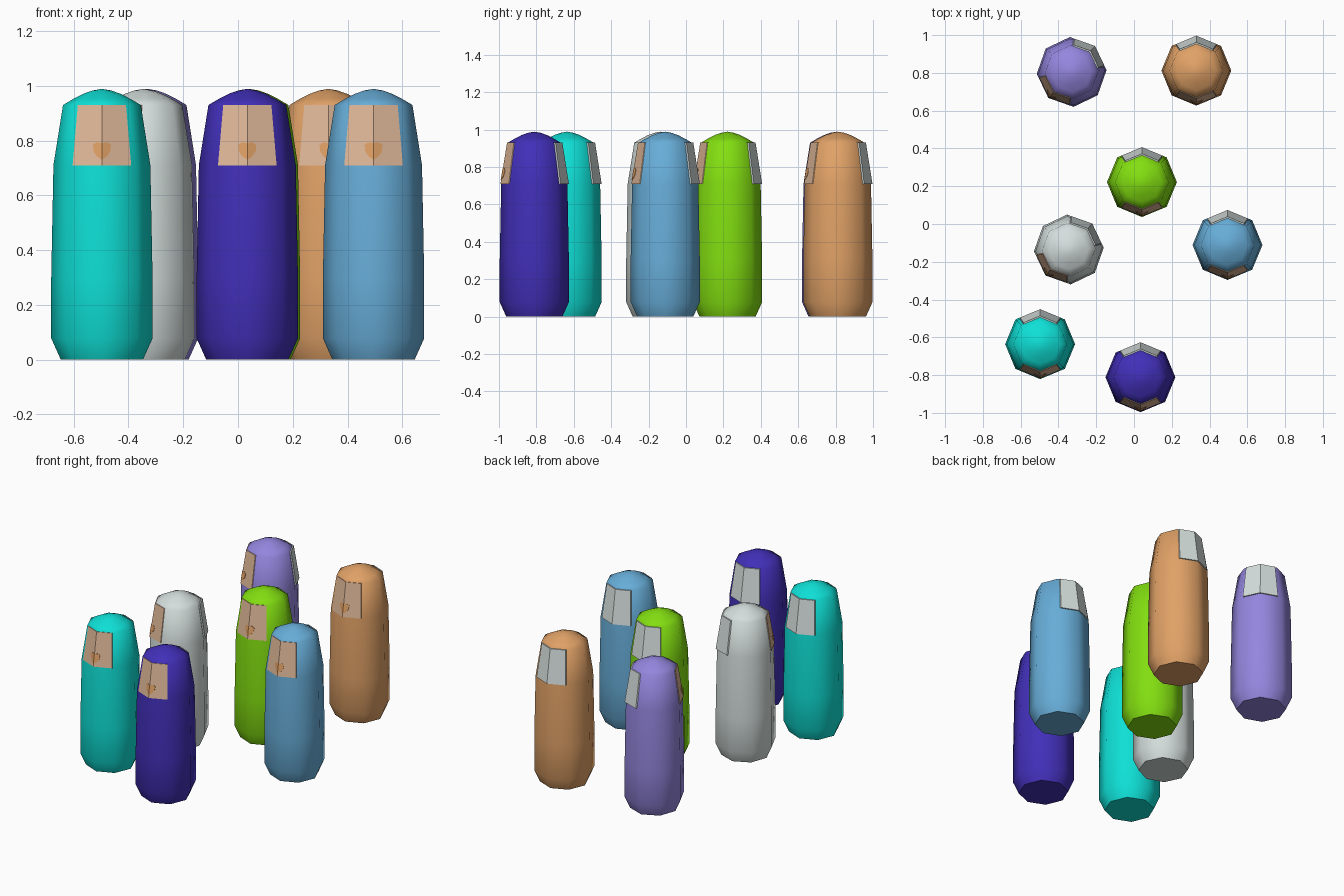
import bpy, bmesh, math
from mathutils import Matrix

if "Cube" in bpy.data.objects:
    bpy.data.objects.remove(bpy.data.objects["Cube"])


def material(name, rgb):
    m = bpy.data.materials.new(name)
    lin = [((c / 255 + 0.055) / 1.055) ** 2.4 if c > 10 else c / 255 / 12.92 for c in rgb]
    m.diffuse_color = (*lin, 1)
    m.use_nodes = True
    m.node_tree.nodes["Principled BSDF"].inputs["Base Color"].default_value = m.diffuse_color
    return m


MATS = {n: material(n, c) for n, c in {
    "teal": (14, 224, 214), "indigo": (65, 47, 184), "lavender": (148, 134, 222),
    "orange": (224, 161, 102), "green": (130, 222, 16), "blue": (103, 173, 216),
    "pale_grey": (212, 222, 220), "tan": (224, 184, 152)}.items()}

# Octagonal capsule profile: (radius, height)
PROFILE = [(0.15, 0), (0.185, 0.078), (0.185, 0.30), (0.177, 0.71), (0.142, 0.93),
           (0.105, 0.952), (0.068, 0.971), (0.034, 0.983)]
TOP = 0.989
SLOPE = math.tan(math.radians(22.5))


def finish(bm, name, mat, place):
    bmesh.ops.recalc_face_normals(bm, faces=bm.faces)
    me = bpy.data.meshes.new(name)
    bm.to_mesh(me)
    bm.free()
    me.materials.append(MATS[mat])
    ob = bpy.data.objects.new(name, me)
    ob.matrix_world = place
    bpy.context.collection.objects.link(ob)
    return ob


def body(mat, place):
    bm = bmesh.new()
    rings = [[bm.verts.new((r * math.cos(i * math.pi / 4), r * math.sin(i * math.pi / 4), z))
              for i in range(8)] for r, z in PROFILE]
    for a, b in zip(rings, rings[1:]):
        for i in range(8):
            j = (i + 1) % 8
            bm.faces.new((a[i], a[j], b[j], b[i]))
    tip = bm.verts.new((0, 0, TOP))
    for i in range(8):
        bm.faces.new((rings[-1][i], rings[-1][(i + 1) % 8], tip))
    bm.faces.new(rings[0][::-1])
    ob = finish(bm, mat + "_body", mat, place)
    bpy.ops.object.select_all(action='DESELECT')
    bpy.context.view_layer.objects.active = ob
    ob.select_set(True)
    bpy.ops.object.shade_smooth_by_angle(angle=math.radians(50))


def plate(name, mat, place, half, outer, inner):
    """Thin plate bent over the front corner; half = outline (x, z) on the +x side."""
    bm = bmesh.new()

    def vert(x, z, off):
        r = 0.177 + (z - 0.71) / 0.22 * (0.142 - 0.177)
        return bm.verts.new((x, -(r + off - abs(x) * SLOPE), z))

    for s in (1, -1):
        out = [vert(s * x, z, outer) for x, z in half]
        back = [vert(s * x, z, inner) for x, z in half]
        bm.faces.new(out)
        bm.faces.new(back[::-1])
        n = len(half)
        for i in range(n - 1):          # rim, leaving the shared centre line open
            bm.faces.new((out[i], out[i + 1], back[i + 1], back[i]))
    bmesh.ops.remove_doubles(bm, verts=bm.verts, dist=1e-5)
    finish(bm, name, mat, place)


PANEL = [(0, 0.71), (0.107, 0.71), (0.088, 0.93), (0, 0.93)]
BADGE = [(0, 0.73), (0.018, 0.742), (0.030, 0.760), (0.033, 0.784), (0.020, 0.794), (0, 0.791)]

# colour, x, y, turn in degrees
FIGURES = [("teal", -0.497, -0.636, 0), ("indigo", 0.034, -0.811, 0),
           ("pale_grey", -0.345, -0.135, -42), ("blue", 0.495, -0.111, 0),
           ("green", 0.042, 0.222, 0), ("lavender", -0.33, 0.805, -42),
           ("orange", 0.33, 0.812, 0)]

for mat, x, y, turn in FIGURES:
    place = Matrix.Translation((x, y, 0)) @ Matrix.Rotation(math.radians(turn), 4, 'Z')
    flip = place @ Matrix.Rotation(math.pi, 4, 'Z')
    body(mat, place)
    plate(mat + "_front_panel", "tan", place, PANEL, 0.004, -0.004)
    plate(mat + "_badge", "orange", place, BADGE, 0.006, 0.002)
    plate(mat + "_back_panel", "pale_grey", flip, PANEL, 0.008, -0.001)
